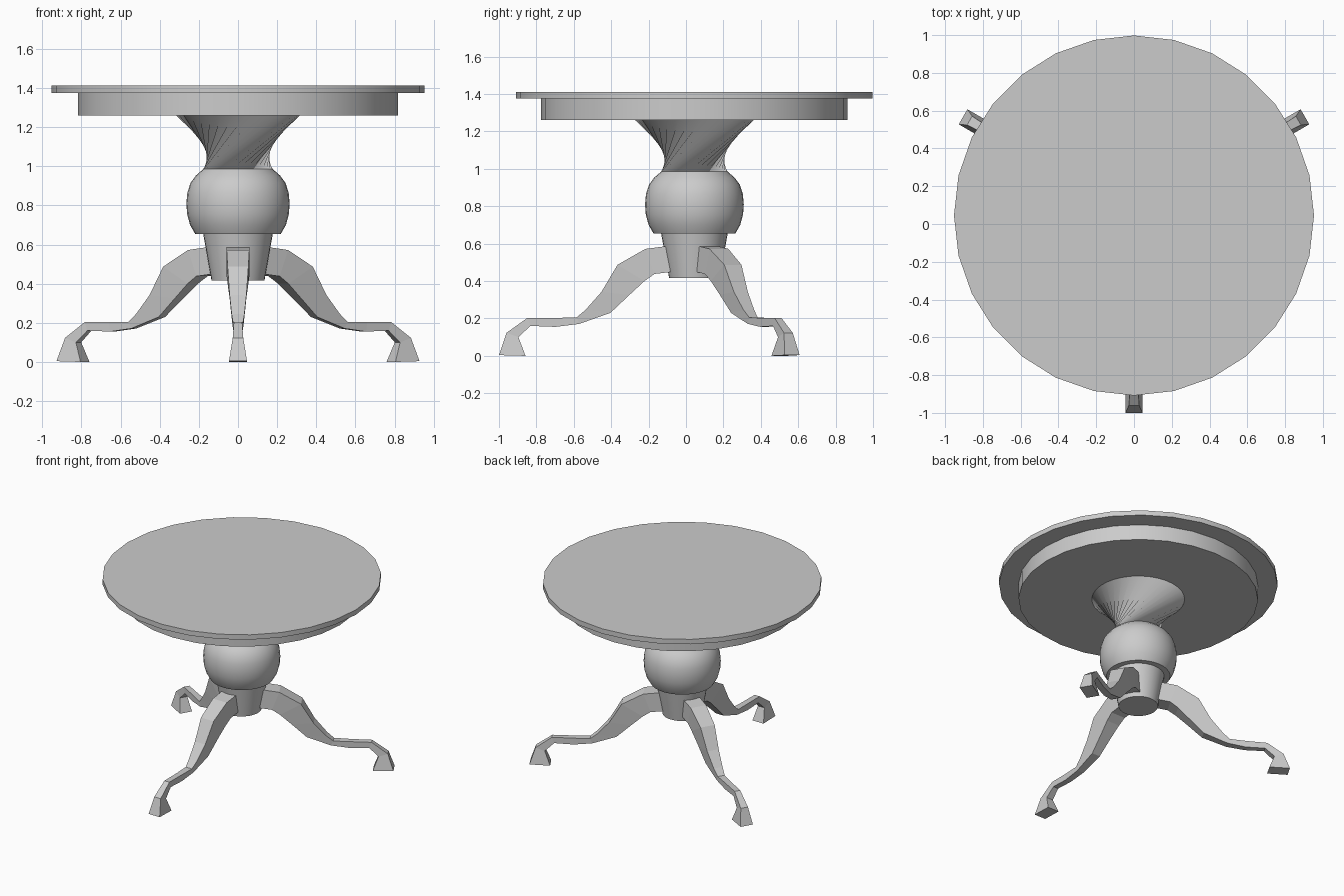
import bpy, bmesh, math
from mathutils import Matrix, Vector

cube = bpy.data.objects.get("Cube")
if cube:
    bpy.data.objects.remove(cube, do_unlink=True)

CENTER = Vector((0, 0.045, 0))  # table axis

grey = bpy.data.materials.new("plain_grey")
grey.use_nodes = True
COLOR = (0.6, 0.6, 0.6, 1)
grey.diffuse_color = COLOR
grey.node_tree.nodes["Principled BSDF"].inputs["Base Color"].default_value = COLOR


def finish(name, bm, smooth_angle=None):
    """Turn a bmesh into a coloured object standing on the table axis."""
    bmesh.ops.recalc_face_normals(bm, faces=bm.faces)
    mesh = bpy.data.meshes.new(name)
    bm.to_mesh(mesh)
    bm.free()
    mesh.materials.append(grey)
    obj = bpy.data.objects.new(name, mesh)
    obj.location = CENTER
    bpy.context.collection.objects.link(obj)
    if smooth_angle:
        bpy.ops.object.select_all(action='DESELECT')
        obj.select_set(True)
        bpy.context.view_layer.objects.active = obj
        bpy.ops.object.shade_smooth_by_angle(angle=math.radians(smooth_angle))
    return obj


def loft(bm, rings):
    """Skin a list of equal-sized vertex rings and cap both ends."""
    rings = [[bm.verts.new(p) for p in ring] for ring in rings]
    n = len(rings[0])
    for a, b in zip(rings, rings[1:]):
        for i in range(n):
            j = (i + 1) % n
            bm.faces.new((a[i], a[j], b[j], b[i]))
    bm.faces.new(rings[0][::-1])
    bm.faces.new(rings[-1])


def turned(name, profile, sides, twist=0.0):
    """Lathe (radius, z) points; twist turns each ring further than the last."""
    bm = bmesh.new()
    loft(bm, [[(r * math.cos(math.tau * i / sides + k * twist),
                r * math.sin(math.tau * i / sides + k * twist), z)
               for i in range(sides)] for k, (r, z) in enumerate(profile)])
    return finish(name, bm, 30)


# Round top and the apron under it
turned("table_top", [(0.953, 1.375), (0.953, 1.412)], 28)
turned("apron", [(0.819, 1.26), (0.819, 1.375)], 28)

# Pedestal: twisted neck made of straight slanted strips, bulb and tapered hub
turned("twisted_neck", [(0.178, 0.985), (0.32, 1.262)], 32, math.radians(97))
turned("bulb", [(0.218, 0.653), (0.245, 0.70), (0.26, 0.755), (0.264, 0.81),
                (0.259, 0.865), (0.243, 0.915), (0.215, 0.953), (0.178, 0.985)], 32)
turned("hub", [(0.135, 0.415), (0.178, 0.655)], 32)

# Leg stations: upper (distance, z), lower (distance, z), half width
LEG = [
    ((0.12, 0.590), (0.12, 0.449), 0.059),
    ((0.262, 0.572), (0.213, 0.438), 0.058),
    ((0.411, 0.487), (0.267, 0.400), 0.053),
    ((0.497, 0.342), (0.347, 0.326), 0.043),
    ((0.582, 0.246), (0.449, 0.230), 0.033),
    ((0.631, 0.205), (0.615, 0.171), 0.026),
    ((0.750, 0.203), (0.743, 0.155), 0.022),
    ((0.893, 0.203), (0.877, 0.160), 0.021),
    ((1.005, 0.123), (0.941, 0.100), 0.027),
    ((1.045, 0.004), (0.903, 0.000), 0.046),
]

# Three legs, the first to the front
for name, angle in (("front_leg", -90), ("left_leg", 30), ("right_leg", 150)):
    bm = bmesh.new()
    loft(bm, [[(u[0], -w, u[1]), (u[0], w, u[1]), (l[0], w, l[1]), (l[0], -w, l[1])]
              for u, l, w in LEG])
    bmesh.ops.rotate(bm, verts=bm.verts, cent=(0, 0, 0),
                     matrix=Matrix.Rotation(math.radians(angle), 3, 'Z'))
    finish(name, bm)
